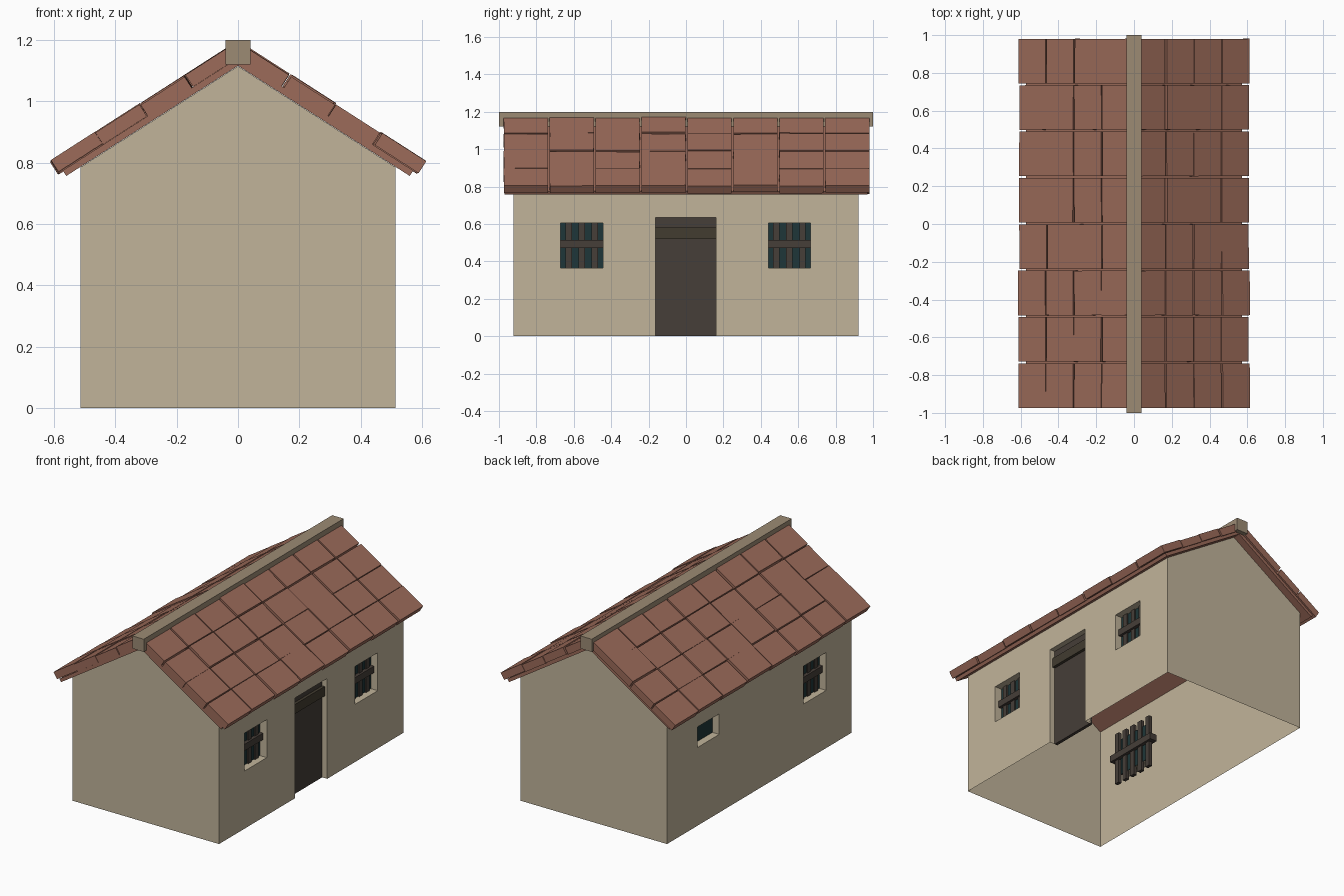
import bpy, bmesh, math, random
from mathutils import Matrix, Vector

random.seed(4)
if "Cube" in bpy.data.objects:
    bpy.data.objects.remove(bpy.data.objects["Cube"])


def material(name, rgb):
    lin = [((c / 255 + 0.055) / 1.055) ** 2.4 for c in rgb] + [1]
    m = bpy.data.materials.new(name)
    m.use_nodes = True
    m.diffuse_color = lin
    m.node_tree.nodes["Principled BSDF"].inputs["Base Color"].default_value = lin
    return m


PLASTER = material("plaster", (193, 180, 154))
CLAY = material("clay", (156, 107, 90))
RIDGE = material("ridge_stone", (156, 139, 116))
WOOD = material("dark_wood", (70, 62, 56))
LINTEL = material("olive_wood", (66, 60, 48))
GLASS = material("dark_glass", (30, 54, 56))


def finish(name, bm, mat):
    mesh = bpy.data.meshes.new(name)
    bm.to_mesh(mesh)
    bm.free()
    mesh.materials.append(mat)
    obj = bpy.data.objects.new(name, mesh)
    bpy.context.collection.objects.link(obj)
    return obj


def add_box(bm, centre, size, matrix=Matrix()):
    m = matrix @ Matrix.Translation(centre) @ Matrix.Diagonal((*size, 1))
    bmesh.ops.create_cube(bm, size=1, matrix=m)


def box(name, centre, size, mat):
    bm = bmesh.new()
    add_box(bm, centre, size)
    return finish(name, bm, mat)


HALF_X, HALF_Y, APEX = 0.513, 0.922, 1.115
PITCH = math.radians(32.7)
EAVE = APEX - HALF_X * math.tan(PITCH)
DEPTH = 0.05

# Openings as y0, y1, z0, z1
FRONT_WINDOW = (-0.67, -0.445, 0.365, 0.605)
REAR_WINDOW = (0.44, 0.665, 0.365, 0.605)
SMALL_WINDOW = (0.4, 0.62, 0.495, 0.625)
DOOR = (-0.163, 0.16, 0, 0.635)
OPENINGS = {1: (FRONT_WINDOW, DOOR, REAR_WINDOW), -1: (FRONT_WINDOW, SMALL_WINDOW)}


# Thin walls: two gables, two side walls with recessed openings
bm = bmesh.new()


def quad(*points):
    bm.faces.new([bm.verts.new(p) for p in points])


for y in (-HALF_Y, HALF_Y):
    quad((-HALF_X, y, 0), (HALF_X, y, 0), (HALF_X, y, EAVE), (0, y, APEX), (-HALF_X, y, EAVE))
for side, holes in OPENINGS.items():
    x = side * HALF_X
    ys = sorted({-HALF_Y, HALF_Y} | {v for h in holes for v in h[:2]})
    zs = sorted({0, EAVE} | {v for h in holes for v in h[2:]})
    for a, b in zip(ys, ys[1:]):
        for c, d in zip(zs, zs[1:]):
            if not any(h[0] <= a and b <= h[1] and h[2] <= c and d <= h[3] for h in holes):
                quad((x, a, c), (x, b, c), (x, b, d), (x, a, d))
    inner = side * (HALF_X - DEPTH)
    for a, b, c, d in holes:
        ring = [(a, c), (b, c), (b, d), (a, d)]
        for p, q in zip(ring, ring[1:] + ring[:1]):
            if p[1] + q[1] > 0:
                quad((x, *p), (x, *q), (inner, *q), (inner, *p))
bmesh.ops.remove_doubles(bm, verts=bm.verts, dist=0.0005)
bmesh.ops.recalc_face_normals(bm, faces=bm.faces)
finish("walls", bm, PLASTER)


# Window panes and wooden grilles
def pane(name, side, hole):
    a, b, c, d = hole
    box(name, (side * (HALF_X - DEPTH), (a + b) / 2, (c + d) / 2), (0.004, b - a, d - c), GLASS)


def grille(name, side, hole):
    x = side * (HALF_X - DEPTH)
    y, z = (hole[0] + hole[1]) / 2, (hole[2] + hole[3]) / 2
    g = bmesh.new()
    for i in range(-2, 3):
        add_box(g, (x, y + i * 0.07, z + random.uniform(-0.01, 0.01)), (0.022, 0.034, 0.34))
    add_box(g, (x, y, z + 0.008), (0.05, 0.37, 0.042))
    finish(name, g, WOOD)


for label, side, hole in (("left_front", 1, FRONT_WINDOW), ("left_rear", 1, REAR_WINDOW),
                          ("right_front", -1, FRONT_WINDOW)):
    pane(label + "_pane", side, hole)
    grille(label + "_grille", side, hole)
pane("small_pane", -1, SMALL_WINDOW)

# Door with a cross beam
door_y, door_w = (DOOR[0] + DOOR[1]) / 2, DOOR[1] - DOOR[0]
box("door", (HALF_X - 0.045, door_y, DOOR[3] / 2), (0.02, door_w, DOOR[3]), WOOD)
box("door_beam", (HALF_X - 0.032, door_y, 0.55), (0.03, door_w, 0.06), LINTEL)

# Roof boards and tiles, built in slope space: x down the slope, z out of it
BOARD, TILE, END = 0.022, 0.046, 0.681
boards, tiles = bmesh.new(), bmesh.new()
for side in (1, -1):
    slope = (Matrix.Translation((0, 0, APEX)) @ Matrix.Diagonal((side, 1, 1, 1))
             @ Matrix.Rotation(PITCH, 4, "Y"))
    mitre = BOARD * math.tan(PITCH)
    profile = [(0, 0.001), (END - 0.016, 0.001), (END - 0.016, BOARD), (-mitre, BOARD)]
    start = boards.faces.new([boards.verts.new(slope @ Vector((s, -0.97, n))) for s, n in profile])
    new = bmesh.ops.extrude_face_region(boards, geom=[start])["geom"]
    bmesh.ops.translate(boards, vec=(0, 1.94, 0),
                        verts=[v for v in new if isinstance(v, bmesh.types.BMVert)])
    for course in range(4):
        low = END - course * 0.175
        length = 0.17
        for row in range(8):
            wobble = Matrix.Rotation(random.uniform(-0.008, 0.008), 4, "Z")
            centre = Vector((low - length / 2 + random.uniform(-0.004, 0.004),
                             (row - 3.5) * 0.2455 + 0.003,
                             BOARD + TILE / 2 + random.uniform(-0.004, 0.004)))
            add_box(tiles, (0, 0, 0), (length, 0.236, TILE),
                    slope @ Matrix.Translation(centre) @ wobble)
for name, b in (("roof_boards", boards), ("roof_tiles", tiles)):
    bmesh.ops.recalc_face_normals(b, faces=b.faces)
    finish(name, b, CLAY)

# Ridge beam
box("ridge_beam", (0, 0, 1.16), (0.08, 2, 0.08), RIDGE)
